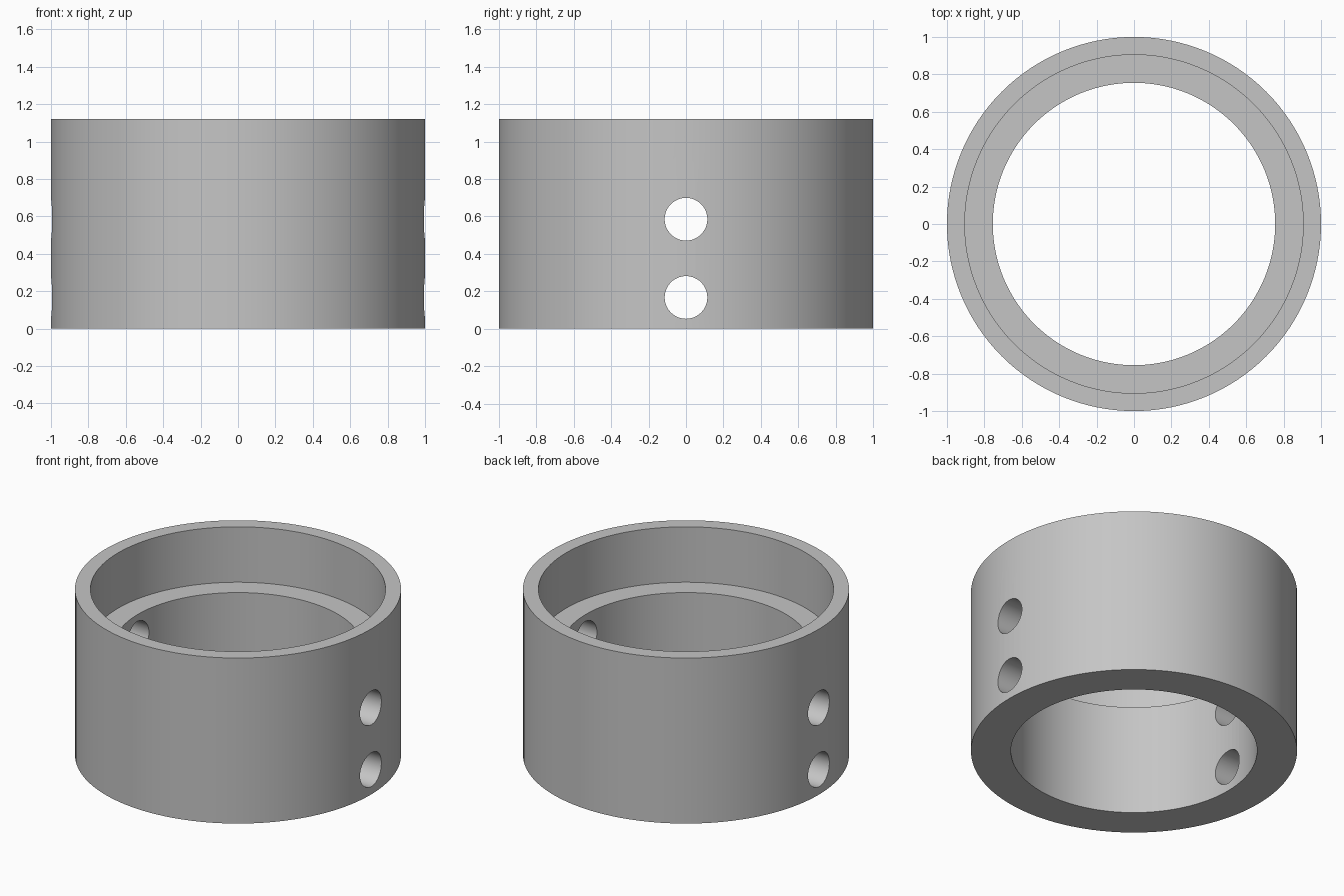
import bpy, bmesh
from math import radians, tau

cube = bpy.data.objects.get("Cube")
if cube:
    bpy.data.objects.remove(cube, do_unlink=True)

SEGMENTS = 128
HEIGHT, LEDGE_Z = 1.12, 0.745
OUTER, RECESS, BORE = 1.0, 0.905, 0.755
HOLE_RADIUS, HOLE_HEIGHTS = 0.114, (0.167, 0.585)

grey = bpy.data.materials.new("plain grey")
grey.use_nodes = True
colour = (0.56, 0.56, 0.56, 1)
grey.diffuse_color = colour
grey.node_tree.nodes["Principled BSDF"].inputs["Base Color"].default_value = colour


def lathe(name, profile):
    """Revolve a closed (radius, z) profile about the z axis."""
    bm = bmesh.new()
    verts = [bm.verts.new((r, 0, z)) for r, z in profile]
    edges = [bm.edges.new((v, verts[i - 1])) for i, v in enumerate(verts)]
    bmesh.ops.spin(bm, geom=verts + edges, cent=(0, 0, 0), axis=(0, 0, 1),
                   angle=tau, steps=SEGMENTS)
    bmesh.ops.remove_doubles(bm, verts=bm.verts, dist=0.0001)
    bmesh.ops.recalc_face_normals(bm, faces=bm.faces)
    mesh = bpy.data.meshes.new(name)
    bm.to_mesh(mesh)
    bm.free()
    obj = bpy.data.objects.new(name, mesh)
    bpy.context.collection.objects.link(obj)
    obj.data.materials.append(grey)
    return obj


# Ring with a wide recess above a ledge and a narrower bore below
collar = lathe("collar_ring", [(BORE, 0), (OUTER, 0), (OUTER, HEIGHT),
                               (RECESS, HEIGHT), (RECESS, LEDGE_Z), (BORE, LEDGE_Z)])

# Two cross holes through both side walls
for z in HOLE_HEIGHTS:
    bpy.ops.mesh.primitive_cylinder_add(vertices=64, radius=HOLE_RADIUS, depth=2.4,
                                        location=(0, 0, z), rotation=(0, radians(90), 0))
    cutter = bpy.context.object
    cutter.name = "hole_cutter"
    cutter.hide_render = True
    cutter.data.materials.append(grey)
    cut = collar.modifiers.new("cross_hole", "BOOLEAN")
    cut.operation, cut.solver, cut.object = "DIFFERENCE", "EXACT", cutter
    bpy.ops.object.select_all(action="DESELECT")
    collar.select_set(True)
    bpy.context.view_layer.objects.active = collar
    bpy.ops.object.modifier_apply(modifier=cut.name)
    bpy.data.objects.remove(cutter, do_unlink=True)

# Smooth round walls, crisp rims
bpy.ops.object.shade_smooth_by_angle(angle=radians(30))
